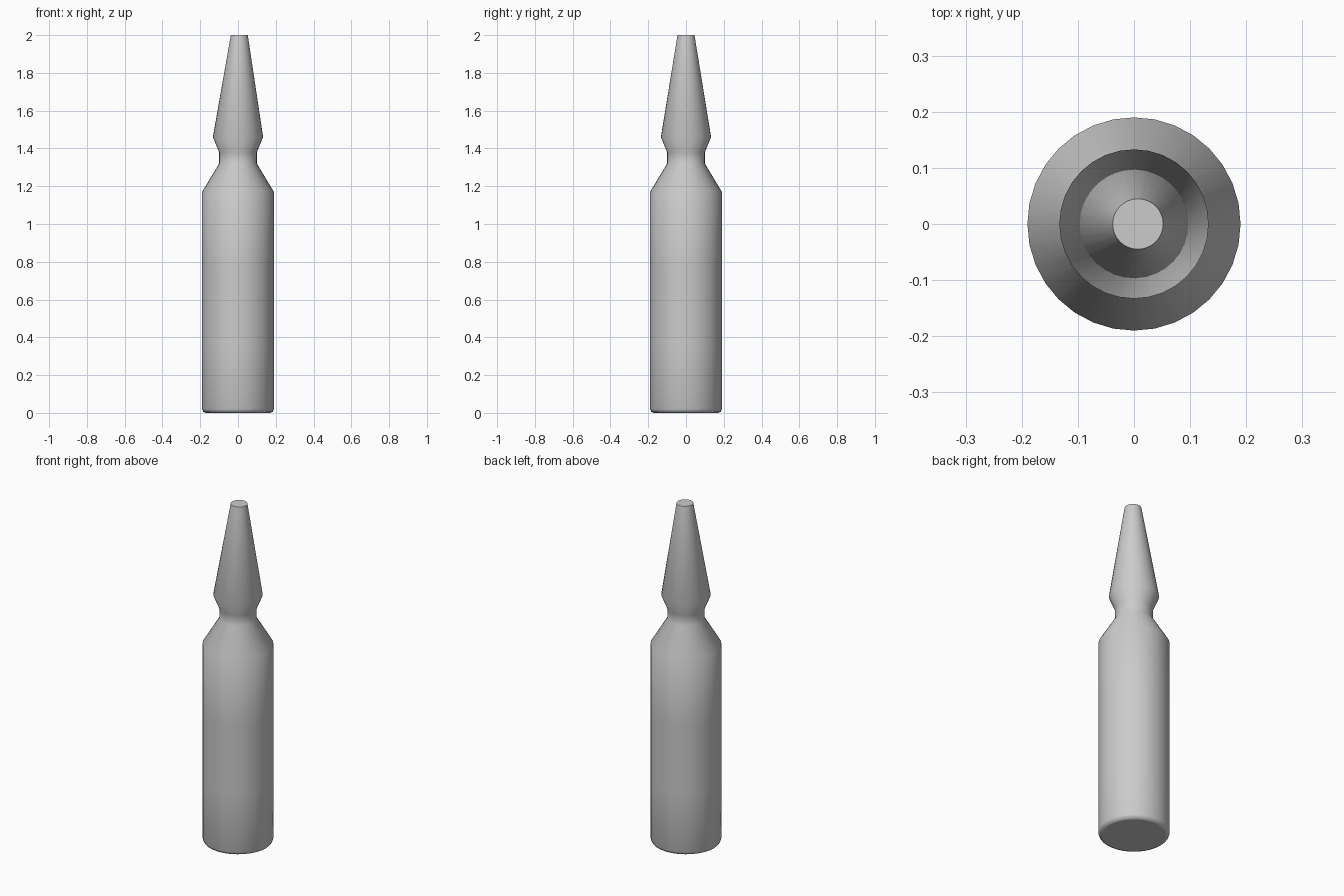
import bpy, bmesh
from math import cos, sin, tau

if "Cube" in bpy.data.objects:
    bpy.data.objects.remove(bpy.data.objects["Cube"], do_unlink=True)

SIDES = 32

# One plain grey for the whole vial
grey = bpy.data.materials.new("light grey")
grey.use_nodes = True
colour = (0.6, 0.6, 0.6, 1)
grey.diffuse_color = colour
grey.node_tree.nodes["Principled BSDF"].inputs["Base Color"].default_value = colour

# Profile from base to tip: radius, height, sideways shift
profile = [
    (0.17, 0, 0), (0.184, 0.006, 0), (0.19, 0.02, 0),   # rounded base
    (0.19, 0.37, 0), (0.19, 0.77, 0), (0.19, 1.17, 0),  # body
    (0.1, 1.32, 0), (0.1, 1.38, 0),                     # shoulder and neck
    (0.133, 1.46, 0), (0.045, 2, 0.007),                # flared stem and tip
]


def lathe(name, rows, material):
    """Join a stack of rings into a closed, smooth round body with flat ends."""
    bm = bmesh.new()
    rings = []
    for radius, height, shift in rows:
        rings.append([bm.verts.new((radius * cos(tau * i / SIDES) + shift,
                                    radius * sin(tau * i / SIDES), height))
                      for i in range(SIDES)])
    for low, high in zip(rings, rings[1:]):
        for i in range(SIDES):
            j = (i + 1) % SIDES
            bm.faces.new((low[i], low[j], high[j], high[i])).smooth = True
    bm.faces.new(rings[0][::-1])
    bm.faces.new(rings[-1])
    mesh = bpy.data.meshes.new(name)
    bm.to_mesh(mesh)
    bm.free()
    mesh.materials.append(material)
    obj = bpy.data.objects.new(name, mesh)
    bpy.context.collection.objects.link(obj)
    return obj


lathe("glass_vial", profile, grey)
